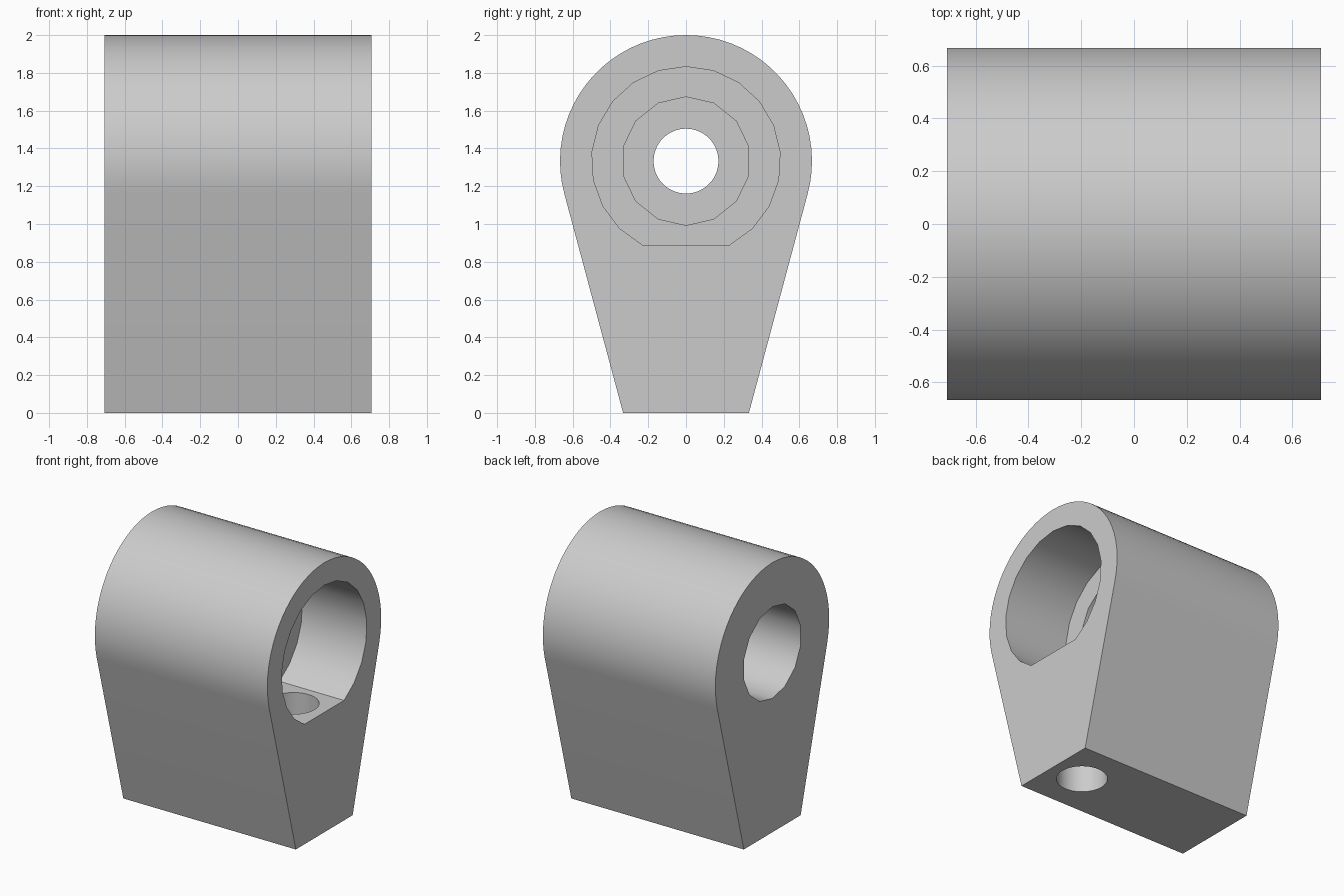
import bpy, bmesh
from math import sin, cos, pi, radians, acos, atan2, hypot, sqrt

cube = bpy.data.objects.get("Cube")
if cube:
    bpy.data.objects.remove(cube, do_unlink=True)

HALF, AXIS, OUTER, FOOT = 0.708, 1.333, 0.667, 0.333
RECESS_FLOOR = 0.89

grey = bpy.data.materials.new("light grey")
grey.use_nodes = True
colour = (0.6, 0.6, 0.6, 1)
grey.diffuse_color = colour
grey.node_tree.nodes["Principled BSDF"].inputs["Base Color"].default_value = colour


def prism(name, points, direction):
    """Extrude a closed loop of points along a direction."""
    bm = bmesh.new()
    face = bm.faces.new([bm.verts.new(p) for p in points])
    out = bmesh.ops.extrude_face_region(bm, geom=[face])
    moved = [v for v in out["geom"] if isinstance(v, bmesh.types.BMVert)]
    bmesh.ops.translate(bm, verts=moved, vec=direction)
    bmesh.ops.recalc_face_normals(bm, faces=bm.faces)
    mesh = bpy.data.meshes.new(name)
    bm.to_mesh(mesh)
    bm.free()
    mesh.materials.append(grey)
    obj = bpy.data.objects.new(name, mesh)
    bpy.context.collection.objects.link(obj)
    return obj


def arc(radius, start, end, count):
    """Points on an arc around the bore axis, as (y, z)."""
    angles = [start + (end - start) * i / count for i in range(count + 1)]
    return [(radius * cos(a), AXIS + radius * sin(a)) for a in angles]


def bore(name, outline, x0, x1):
    return prism(name, [(x0, y, z) for y, z in outline], (x1 - x0, 0, 0))


def circle(radius, sides):
    return arc(radius, pi / 2, pi / 2 + 2 * pi, sides)[:-1]


# Body: round head with flanks running tangentially to a narrow foot
tangent = atan2(-AXIS, FOOT) + acos(OUTER / hypot(AXIS, FOOT))
outline = [(-FOOT, 0), (FOOT, 0)] + arc(OUTER, tangent, pi - tangent, 40)
body = bore("bracket_body", outline, -HALF, HALF)

# Recess outline: circle cut off by a flat floor
corner = atan2(RECESS_FLOOR - AXIS, sqrt(0.25 - (AXIS - RECESS_FLOOR) ** 2))
recess = arc(0.5, corner, pi - corner, 18)

# Cutters: recess, stepped bore with a thin web, vertical screw hole
wall = HALF - 0.53
screw = [(0.457 + 0.172 * cos(radians(a)), 0.172 * sin(radians(a)), -0.1)
         for a in range(0, 360, 10)]
cutters = [
    bore("recess_cutter", recess, wall, HALF + 0.1),
    bore("pocket_cutter", circle(0.34, 14), 0.08, wall + 0.1),
    bore("rear_bore_cutter", circle(0.34, 14), -HALF - 0.1, -0.08),
    bore("centre_hole_cutter", circle(0.172, 36), -0.2, 0.2),
    prism("screw_hole_cutter", screw, (0, 0, 1.1)),
]

bpy.ops.object.select_all(action="DESELECT")
bpy.context.view_layer.objects.active = body
body.select_set(True)
for cutter in cutters:
    cutter.hide_render = True
    mod = body.modifiers.new(cutter.name, "BOOLEAN")
    mod.operation = "DIFFERENCE"
    mod.solver = "EXACT"
    mod.object = cutter
    bpy.ops.object.modifier_apply(modifier=mod.name)
    bpy.data.objects.remove(cutter, do_unlink=True)

bpy.ops.object.shade_smooth_by_angle(angle=radians(30))
